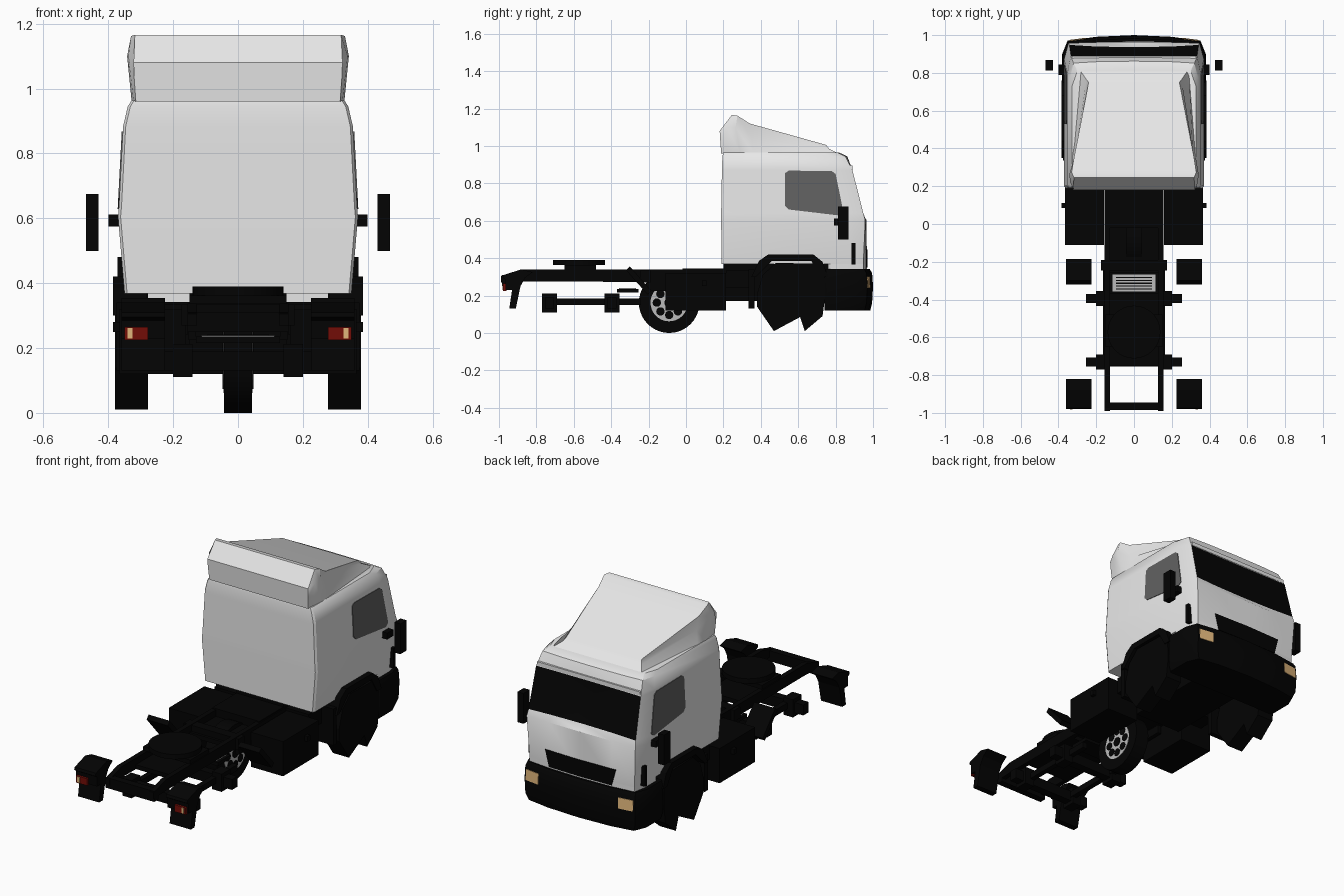
import bpy, bmesh, math
from mathutils import Vector


def material(name, rgb):
    m = bpy.data.materials.new(name)
    m.diffuse_color = (*rgb, 1)
    return m


WHITE = material("cab white", (0.8, 0.8, 0.8))
BLACK = material("chassis black", (0.001, 0.001, 0.001))
GLASS = material("side glass", (0.12, 0.12, 0.12))
RED = material("tail red", (0.17, 0.004, 0.002))
AMBER = material("lamp amber", (0.75, 0.47, 0.2))
STEEL = material("steel grey", (0.5, 0.5, 0.5))


def make(name, bm, *mats, smooth=False):
    bmesh.ops.recalc_face_normals(bm, faces=bm.faces)
    me = bpy.data.meshes.new(name)
    bm.to_mesh(me)
    bm.free()
    ob = bpy.data.objects.new(name, me)
    bpy.context.collection.objects.link(ob)
    for m in mats:
        me.materials.append(m)
    if smooth:
        bpy.ops.object.select_all(action='DESELECT')
        ob.select_set(True)
        bpy.context.view_layer.objects.active = ob
        bpy.ops.object.shade_smooth_by_angle(angle=math.radians(30))
    return ob


def loft(rings):
    """Skin closed rings of equal length and cap both ends."""
    bm = bmesh.new()
    vs = [[bm.verts.new(p) for p in r] for r in rings]
    n = len(vs[0])
    for a, b in zip(vs, vs[1:]):
        for i in range(n):
            bm.faces.new((a[i], a[(i + 1) % n], b[(i + 1) % n], b[i]))
    bm.faces.new(vs[0])
    bm.faces.new(vs[-1])
    return bm


def prism(name, pts, x0, x1, mat):
    """Side outline (y, z) stretched from x0 to x1."""
    return make(name, loft([[(x, y, z) for y, z in pts] for x in (x0, x1)]), mat)


def box(name, x0, x1, y0, y1, z0, z1, mat=BLACK):
    return prism(name, [(y0, z0), (y1, z0), (y1, z1), (y0, z1)], x0, x1, mat)


def both(fn, name, x0, x1, *args):
    """Build a part on the right and on the left."""
    fn("right_" + name, x0, x1, *args)
    fn("left_" + name, -x1, -x0, *args)


def both_prism(name, pts, x0, x1, mat=BLACK):
    prism("right_" + name, pts, x0, x1, mat)
    prism("left_" + name, pts, -x1, -x0, mat)


def disc(name, axis, centre, radius, depth, mat, sides=32, smooth=True):
    bm = bmesh.new()
    bmesh.ops.create_cone(bm, cap_ends=True, segments=sides, radius1=radius,
                          radius2=radius, depth=depth)
    rot = Vector((0, 0, 1)).rotation_difference(Vector(axis)).to_matrix()
    bmesh.ops.transform(bm, matrix=rot.to_4x4(), verts=bm.verts)
    bmesh.ops.translate(bm, vec=centre, verts=bm.verts)
    return make(name, bm, mat, smooth=smooth)


def plan(z, w, wf, yf, yr, bow=0.02, turn=0.09):
    """Plan outline at one height: bowed front, straight sides, cut rear corners."""
    half = [(0.2, yf - bow * 0.3), (wf, yf - bow), (w, yf - turn), (w, yr + 0.012), (w - 0.008, yr)]
    return ([(0, yf, z)] + [(x, y, z) for x, y in half] +
            [(-x, y, z) for x, y in reversed(half)])


# Cab shell, windscreen faces chosen by height and direction
cab = loft([plan(0.368, 0.35, 0.335, 0.968, 0.19, 0.02),
            plan(0.605, 0.37, 0.347, 0.964, 0.188, 0.006),
            plan(0.64, 0.367, 0.342, 0.936, 0.188, -0.012, 0.075),
            plan(0.87, 0.355, 0.334, 0.887, 0.192, -0.003),
            plan(0.885, 0.354, 0.332, 0.885, 0.192, 0.003),
            plan(0.945, 0.34, 0.32, 0.862, 0.195, 0.01),
            plan(0.964, 0.328, 0.30, 0.82, 0.20, 0.01)])
bmesh.ops.recalc_face_normals(cab, faces=cab.faces)
for f in cab.faces:
    c = f.calc_center_median()
    if 0.66 < c.z < 0.86 and f.normal.y > 0.85:
        f.material_index = 1
make("cab_shell", cab, WHITE, BLACK, smooth=True)
make("front_apron", loft([plan(0.335, 0.348, 0.335, 0.968, 0.76, 0.02),
                          plan(0.368, 0.35, 0.335, 0.968, 0.76, 0.02)]), WHITE, smooth=True)
both(box, "visor_lip", 0.0, 0.328, 0.83, 0.89, 0.873, 0.895, WHITE)

# Roof air deflector: stations of top, middle and base points (y, z, half width)
stations = [[(0.18, 1.08, 0.322), (0.183, 1.03, 0.32), (0.188, 0.96, 0.315)],
            [(0.245, 1.166, 0.318), (0.22, 1.10, 0.338), (0.23, 0.96, 0.322)],
            [(0.275, 1.162, 0.33), (0.265, 1.10, 0.342), (0.29, 0.96, 0.328)],
            [(0.34, 1.12, 0.32), (0.35, 1.04, 0.313), (0.36, 0.96, 0.326)],
            [(0.75, 1.005, 0.24), (0.765, 0.985, 0.252), (0.82, 0.957, 0.29)]]
make("roof_deflector", loft([[(w, y, z) for y, z, w in s] +
                             [(-w, y, z) for y, z, w in reversed(s)] for s in stations]),
     WHITE, smooth=True)

# Side windows, laid on the tapering cab side
window = [(0.53, 0.68), (0.55, 0.66), (0.82, 0.628), (0.842, 0.645),
          (0.80, 0.85), (0.78, 0.865), (0.55, 0.868), (0.53, 0.855)]
for side, s in (("right", 1), ("left", -1)):
    def on_side(z, off):
        return s * (0.3675 - (z - 0.64) * 0.012 / 0.23 + off)
    make(side + "_window", loft([[(on_side(z, o), y, z) for y, z in window]
                                 for o in (-0.003, 0.003)]), GLASS)

# Mirrors, arms and grab handles
both(box, "mirror", 0.43, 0.468, 0.812, 0.868, 0.50, 0.675)
both(box, "mirror_arm", 0.35, 0.40, 0.79, 0.845, 0.575, 0.612)
both(box, "grab_handle", 0.34, 0.372, 0.885, 0.905, 0.365, 0.48)

# Bumper, lamps and grille
make("bumper", loft([plan(0.12, 0.365, 0.335, 0.985, 0.74, 0.03, 0.10),
                     plan(0.16, 0.378, 0.35, 0.995, 0.74, 0.03, 0.10),
                     plan(0.25, 0.38, 0.352, 1.0, 0.74, 0.03, 0.10),
                     plan(0.32, 0.378, 0.35, 0.995, 0.74, 0.03, 0.10),
                     plan(0.342, 0.37, 0.345, 0.982, 0.74, 0.03, 0.10)]), BLACK, smooth=True)
for side, s in (("right", 1), ("left", -1)):
    corners = [(0.255, 0.983, 0.24), (0.342, 0.9715, 0.24), (0.342, 0.968, 0.302), (0.255, 0.9795, 0.302)]
    make(side + "_headlight", loft([[(s * x, y + o, z) for x, y, z in corners]
                                    for o in (-0.004, 0.003)]), AMBER)
grille = [(-0.20, 0.35), (0, 0.35), (0.20, 0.35), (0.225, 0.445), (0, 0.445), (-0.225, 0.445)]
make("grille", loft([[(x, 0.968 - abs(x) * 0.028 + o, z) for x, z in grille]
                     for o in (-0.006, 0.003)]), BLACK)

# Front wheel arches, wheels and splash flaps
arch = [(0.35, 0.30), (0.39, 0.385), (0.44, 0.42), (0.68, 0.42), (0.73, 0.38), (0.76, 0.30),
        (0.72, 0.30), (0.67, 0.385), (0.46, 0.385), (0.375, 0.30)]
both_prism("wheel_arch", arch, 0.28, 0.385)
wheel = [(0.38, 0.14), (0.47, 0.01), (0.61, 0.085), (0.635, 0.01), (0.73, 0.09),
         (0.745, 0.20), (0.74, 0.30), (0.68, 0.37), (0.48, 0.375), (0.41, 0.31), (0.38, 0.21)]
both_prism("front_wheel", wheel, 0.277, 0.38)
both(box, "splash_flap", 0.25, 0.375, 0.335, 0.365, 0.13, 0.34)

# Ladder frame, engine and decks
rail = [(-0.99, 0.27), (-0.99, 0.305), (-0.88, 0.338), (0.76, 0.338), (0.76, 0.27), (-0.85, 0.275)]
both_prism("frame_rail", rail, 0.127, 0.155)
both(box, "rail_skirt", 0.13, 0.153, -0.21, 0.05, 0.225, 0.29)
box("tail_crossmember", -0.155, 0.155, -0.985, -0.945, 0.25, 0.31)
box("rear_deck", -0.13, 0.13, -0.75, -0.365, 0.275, 0.30)
box("middle_deck", -0.13, 0.13, -0.26, 0.20, 0.275, 0.30)
box("front_deck", -0.15, 0.15, -0.02, 0.22, 0.29, 0.345)
box("engine", -0.15, 0.15, 0.20, 0.76, 0.17, 0.38)
box("mid_crossmember", -0.175, 0.175, -0.245, -0.19, 0.27, 0.335)

# Sunken step plate
box("step_tray", -0.13, 0.13, -0.37, -0.255, 0.215, 0.235)
box("step_plate", -0.113, 0.113, -0.357, -0.268, 0.234, 0.239, STEEL)
for i in range(5):
    y = -0.347 + i * 0.015
    box(f"step_slot_{i + 1}", -0.095, 0.095, y, y + 0.006, 0.237, 0.241)

# Fuel tanks and side brackets
both(box, "tank", 0.16, 0.365, -0.11, 0.215, 0.12, 0.32)
both(box, "tank_cap", 0.36, 0.385, 0.085, 0.11, 0.25, 0.28)
both(box, "side_bracket", 0.155, 0.30, 0.215, 0.335, 0.24, 0.335)

# Cross beams with joining bars
for name, y in (("front", -0.395), ("rear", -0.73)):
    box(name + "_cross_beam", -0.255, 0.255, y - 0.024, y + 0.024, 0.13, 0.19)
    both(box, name + "_beam_end", 0.14, 0.20, y - 0.04, y + 0.04, 0.11, 0.212)
both(box, "beam_bar", 0.135, 0.165, -0.75, -0.24, 0.15, 0.185)

# Coupling plate
box("coupling_base", -0.15, 0.15, -0.65, -0.48, 0.338, 0.362)
disc("coupling_plate", (0, 0, 1), (0, -0.572, 0.376), 0.14, 0.028, BLACK)

# Centre wheel with spoked rim
disc("rear_tyre", (1, 0, 0), (0, -0.09, 0.162), 0.162, 0.085, BLACK, 40)
for side, s in (("right", 1), ("left", -1)):
    disc(side + "_rim", (1, 0, 0), (s * 0.042, -0.09, 0.162), 0.10, 0.006, STEEL)
    for i in range(8):
        a = i * math.tau / 8
        disc(f"{side}_rim_hole_{i + 1}", (1, 0, 0),
             (s * 0.045, -0.09 + 0.066 * math.cos(a), 0.162 + 0.066 * math.sin(a)),
             0.023, 0.006, BLACK, 10)
    disc(side + "_hub", (1, 0, 0), (s * 0.046, -0.09, 0.162), 0.026, 0.008, BLACK, 12)

# Rear mudguards and tail lamps
both_prism("fore_mudguard", [(-0.32, 0.335), (-0.30, 0.355), (-0.185, 0.225), (-0.205, 0.205)], 0.225, 0.36)
both_prism("rear_mudguard", [(-0.82, 0.325), (-0.88, 0.34), (-0.975, 0.31), (-0.98, 0.295), (-0.965, 0.285),
                             (-0.965, 0.23), (-0.93, 0.23), (-0.945, 0.13), (-0.91, 0.13),
                             (-0.885, 0.25), (-0.86, 0.295)], 0.225, 0.36)
both(box, "tail_lamp", 0.278, 0.35, -0.978, -0.96, 0.225, 0.265, RED)
both(box, "tail_lamp_stripe", 0.325, 0.34, -0.981, -0.977, 0.23, 0.262, AMBER)
